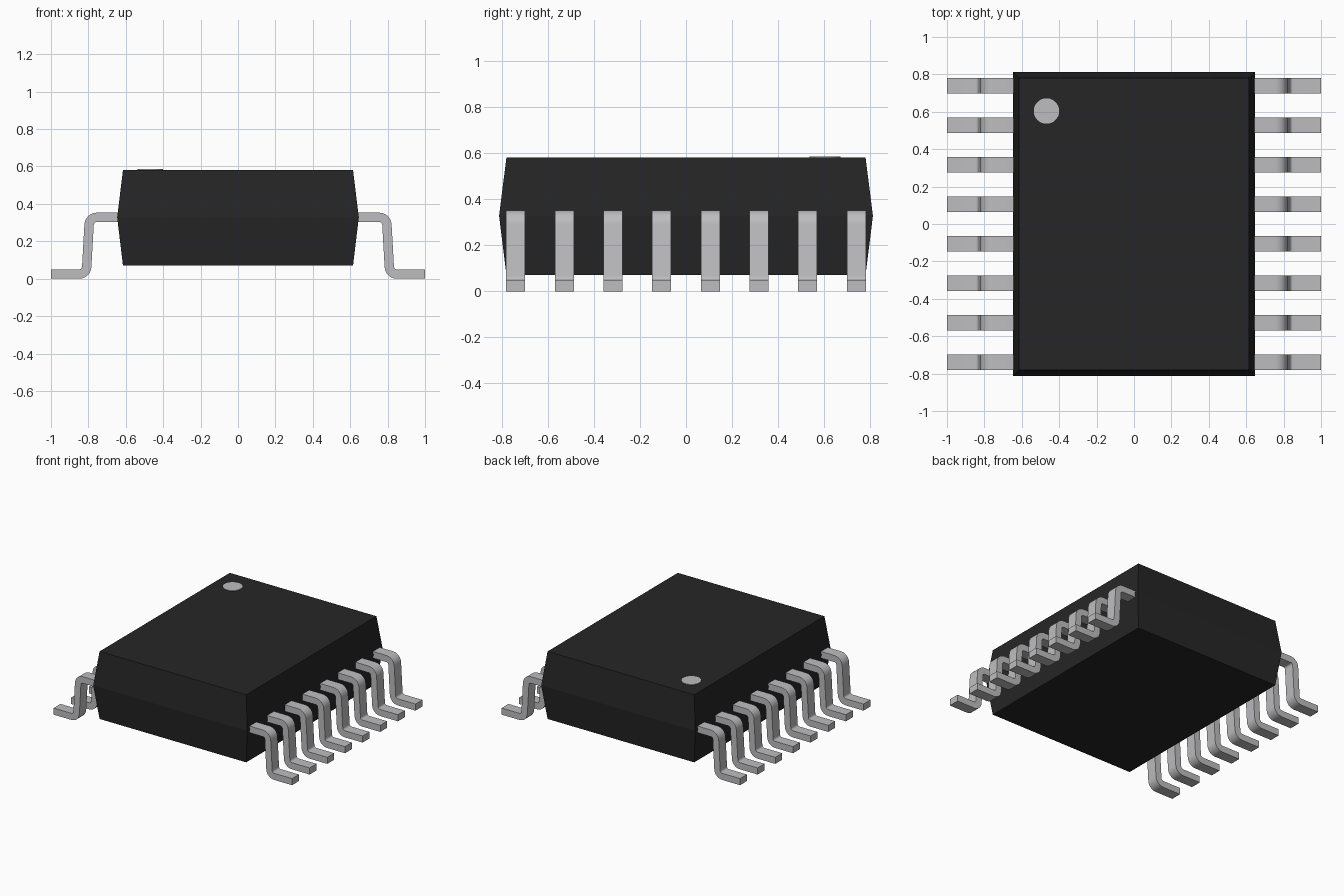
import bpy, bmesh, math
from mathutils import Vector

if "Cube" in bpy.data.objects:
    bpy.data.objects.remove(bpy.data.objects["Cube"])


def material(name, rgb):
    m = bpy.data.materials.new(name)
    m.diffuse_color = (*rgb, 1)
    m.use_nodes = True
    m.node_tree.nodes["Principled BSDF"].inputs["Base Color"].default_value = m.diffuse_color
    return m


black = material("black_plastic", (0.019, 0.019, 0.019))
metal = material("grey_metal", (0.51, 0.51, 0.525))


def finish(bm, name, mat):
    bmesh.ops.recalc_face_normals(bm, faces=bm.faces)
    mesh = bpy.data.meshes.new(name)
    bm.to_mesh(mesh)
    bm.free()
    mesh.materials.append(mat)
    ob = bpy.data.objects.new(name, mesh)
    bpy.context.collection.objects.link(ob)
    return ob


# Body: three stacked rectangles, widest at the lead level
bm = bmesh.new()
rings = []
for hx, hy, z in ((0.615, 0.78, 0.07), (0.646, 0.812, 0.328), (0.615, 0.78, 0.582)):
    rings.append([bm.verts.new((sx * hx, sy * hy, z))
                  for sx, sy in ((-1, -1), (1, -1), (1, 1), (-1, 1))])
bm.faces.new(rings[0])
bm.faces.new(rings[2])
for a, b in zip(rings, rings[1:]):
    for i in range(4):
        j = (i + 1) % 4
        bm.faces.new((a[i], a[j], b[j], b[i]))
finish(bm, "chip_body", black)

# Pin one marker: thin disc on the top face
bm = bmesh.new()
bmesh.ops.create_cone(bm, cap_ends=True, segments=48, radius1=0.068, radius2=0.068, depth=0.008)
bmesh.ops.translate(bm, verts=bm.verts, vec=(-0.468, 0.604, 0.582))
finish(bm, "pin_one_marker", metal)


# Lead: gull-wing strip swept along a centre line with rounded bends
def rounded_strip(path, radius, half, steps=6):
    """Pairs of (upper, lower) points either side of a filleted path."""
    pts = [Vector(p) for p in path]
    pairs = []

    def add(p, d):
        n = Vector((-d.y, d.x)) * half
        pairs.append((p + n, p - n))

    add(pts[0], (pts[1] - pts[0]).normalized())
    for a, b, c in zip(pts, pts[1:], pts[2:]):
        d0, d1 = (b - a).normalized(), (c - b).normalized()
        turn = math.atan2(d0.x * d1.y - d0.y * d1.x, d0.dot(d1))
        side = math.copysign(1, turn)
        start = b - d0 * radius * math.tan(abs(turn) / 2)
        centre = start + Vector((-d0.y, d0.x)) * side * radius
        base = math.atan2(d0.y, d0.x)
        for i in range(steps + 1):
            ang = base + turn * i / steps
            d = Vector((math.cos(ang), math.sin(ang)))
            add(centre - Vector((-d.y, d.x)) * side * radius, d)
    add(pts[-1], (pts[-1] - pts[-2]).normalized())
    return pairs


pitch, width = 0.2114, 0.082
y0 = -3.5 * pitch - width / 2
centre_line = [(0.6, 0.328), (0.794, 0.328), (0.811, 0.025), (1.0, 0.025)]
bm = bmesh.new()
sections = []
for up, low in rounded_strip(centre_line, 0.041, 0.025):
    sections.append([bm.verts.new((p.x, y, p.y)) for p, y in
                     ((up, y0), (up, y0 + width), (low, y0 + width), (low, y0))])
bm.faces.new(sections[0])
bm.faces.new(sections[-1])
for a, b in zip(sections, sections[1:]):
    for i in range(4):
        j = (i + 1) % 4
        bm.faces.new((a[i], a[j], b[j], b[i]))
leads = finish(bm, "leads", metal)
bpy.context.view_layer.objects.active = leads
leads.select_set(True)
bpy.ops.object.shade_smooth_by_angle(angle=math.radians(30))

# Repeat eight leads per side and mirror across the body
arr = leads.modifiers.new("row", 'ARRAY')
arr.count = 8
arr.use_relative_offset = False
arr.use_constant_offset = True
arr.constant_offset_displace = (0, pitch, 0)
leads.modifiers.new("other_side", 'MIRROR')
